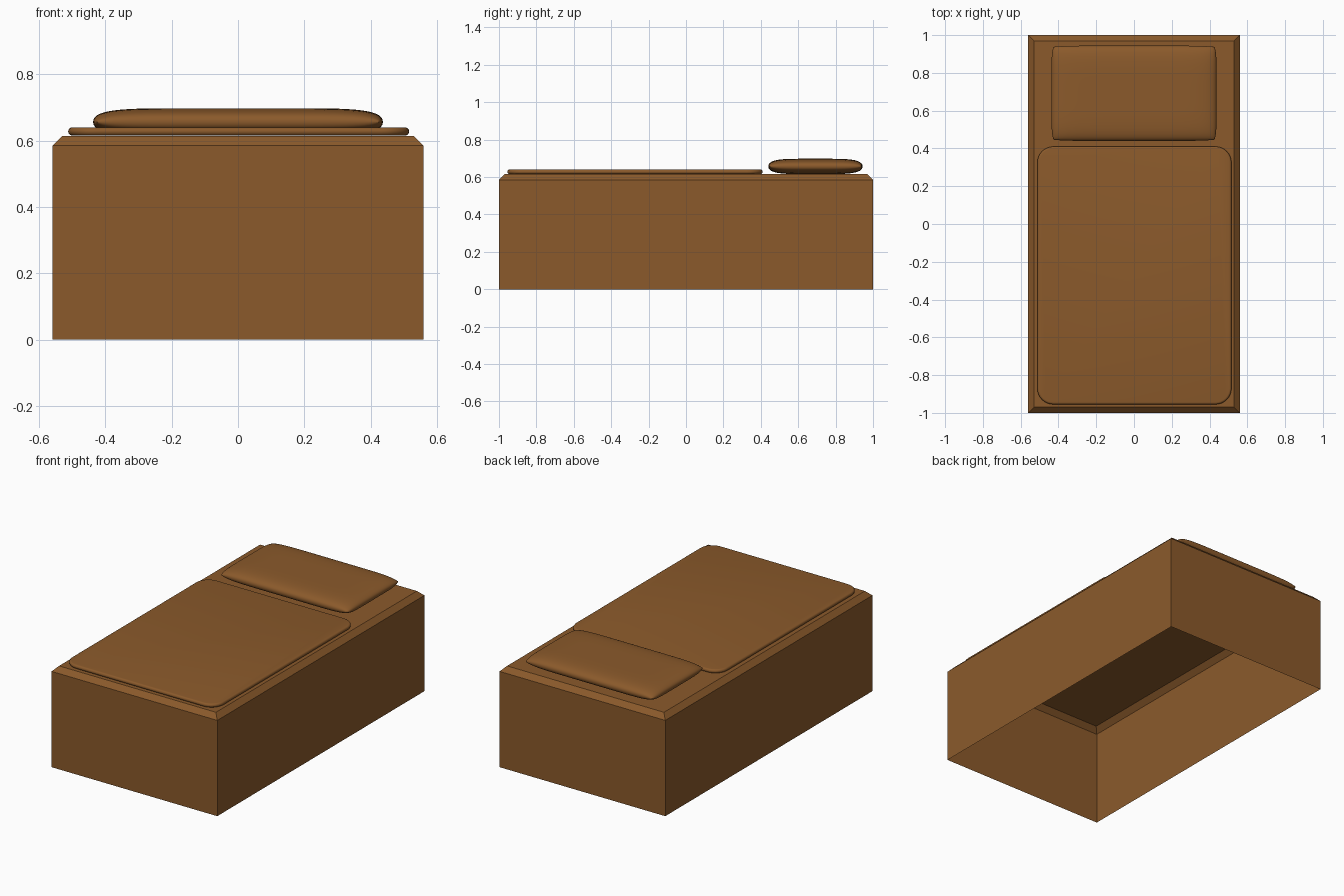
import bpy, bmesh, math

if "Cube" in bpy.data.objects:
    bpy.data.objects.remove(bpy.data.objects["Cube"])

brown = bpy.data.materials.new("warm brown")
brown.diffuse_color = (0.258, 0.102, 0.024, 1.0)
brown.use_nodes = True
brown.node_tree.nodes["Principled BSDF"].inputs["Base Color"].default_value = brown.diffuse_color


def add_object(name, bm, smooth=False):
    bmesh.ops.recalc_face_normals(bm, faces=bm.faces)
    mesh = bpy.data.meshes.new(name)
    bm.to_mesh(mesh)
    bm.free()
    mesh.materials.append(brown)
    obj = bpy.data.objects.new(name, mesh)
    bpy.context.collection.objects.link(obj)
    if smooth:
        bpy.ops.object.select_all(action='DESELECT')
        obj.select_set(True)
        bpy.context.view_layer.objects.active = obj
        bpy.ops.object.shade_smooth_by_angle(angle=math.radians(50))
    return obj


def box(x0, x1, y0, y1, z0, z1):
    bm = bmesh.new()
    bmesh.ops.create_cube(bm, size=1)
    for v in bm.verts:
        v.co = (x0 if v.co.x < 0 else x1,
                y0 if v.co.y < 0 else y1,
                z0 if v.co.z < 0 else z1)
    return bm


# Bed base: box shell, chamfered around the top, open underneath
bm = box(-0.56, 0.56, -1, 1, 0, 0.615)
rim = [e for e in bm.edges if all(v.co.z > 0.5 for v in e.verts)]
bmesh.ops.bevel(bm, geom=rim, offset=0.03, segments=1, affect='EDGES')
floor = [f for f in bm.faces if all(v.co.z < 0.01 for v in f.verts)]
bmesh.ops.recalc_face_normals(bm, faces=bm.faces)
bmesh.ops.delete(bm, geom=floor, context='FACES_ONLY')
add_object("bed_base", bm)

# Blanket: thin slab with rounded corners and a soft rim
bm = box(-0.512, 0.516, -0.955, 0.41, 0.616, 0.640)
uprights = [e for e in bm.edges if abs(e.verts[0].co.z - e.verts[1].co.z) > 0.01]
bmesh.ops.bevel(bm, geom=uprights, offset=0.085, segments=8, profile=0.5, affect='EDGES')
rims = [e for e in bm.edges if abs(e.verts[0].co.z - e.verts[1].co.z) < 0.001]
bmesh.ops.bevel(bm, geom=rims, offset=0.0115, segments=4, profile=0.5, affect='EDGES')
add_object("blanket", bm, smooth=True)

# Pillow: two domed grids joined along a thin seam
bm = bmesh.new()
N, M = 40, 28
HALF_X, HALF_Y, HALF_Z = 0.437, 0.252, 0.041
for side in (1, -1):
    rows = []
    for j in range(M + 1):
        v = math.sin(math.pi * (j / M - 0.5))
        row = []
        for i in range(N + 1):
            u = math.sin(math.pi * (i / N - 0.5))
            puff = (max(0, 1 - abs(u) ** 7) * max(0, 1 - abs(v) ** 5)) ** 0.42
            row.append(bm.verts.new((HALF_X * u * (1 - 0.025 * v ** 8),
                                     0.692 + HALF_Y * v * (1 - 0.025 * u ** 8),
                                     0.657 + side * HALF_Z * puff)))
        rows.append(row)
    for j in range(M):
        for i in range(N):
            bm.faces.new((rows[j][i], rows[j][i + 1], rows[j + 1][i + 1], rows[j + 1][i]))
bmesh.ops.remove_doubles(bm, verts=bm.verts, dist=0.00005)
add_object("pillow", bm, smooth=True)
